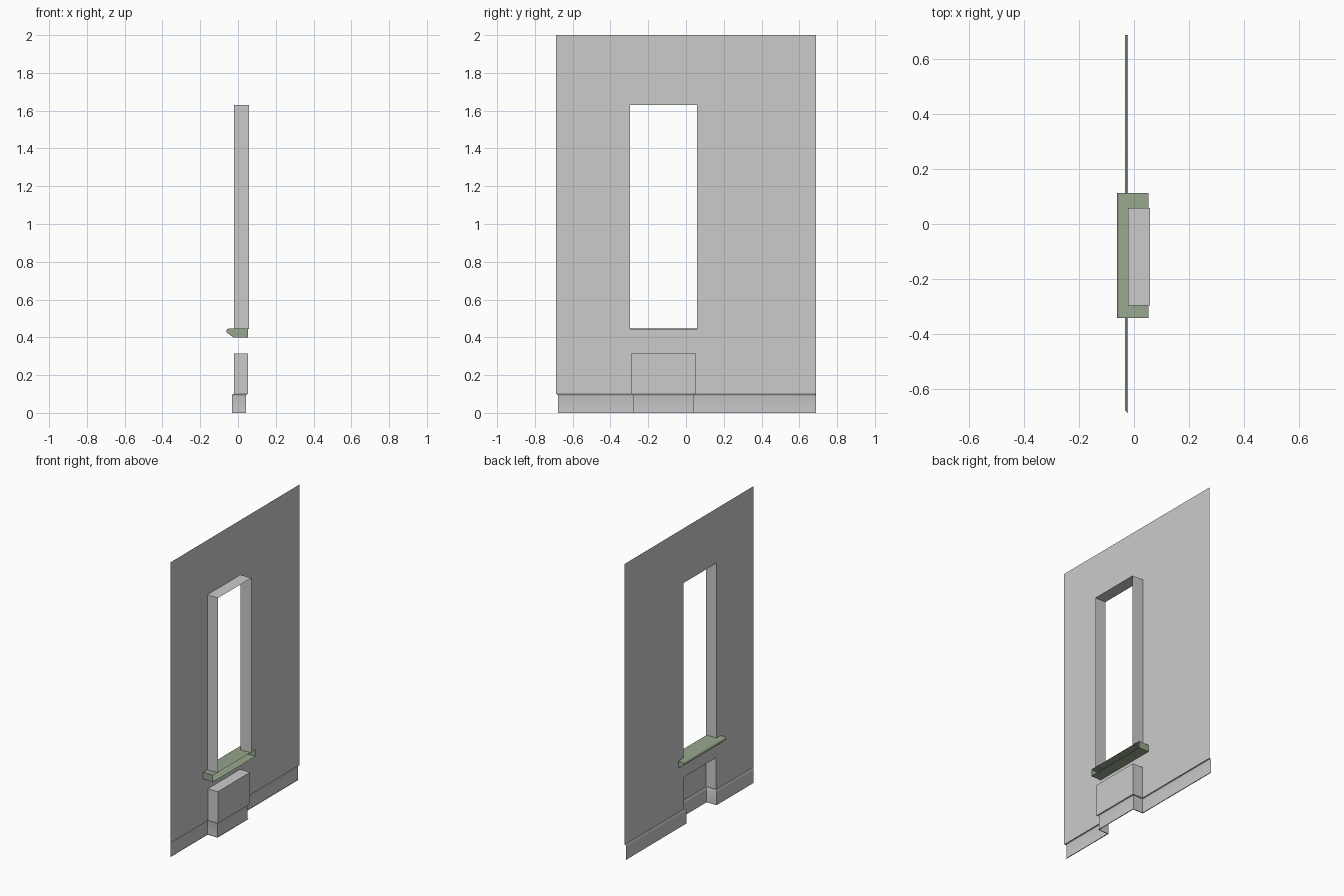
import bpy, bmesh, math

if "Cube" in bpy.data.objects:
    bpy.data.objects.remove(bpy.data.objects["Cube"])


def material(name, rgb):
    m = bpy.data.materials.new(name)
    m.diffuse_color = (*rgb, 1)
    m.use_nodes = True
    m.node_tree.nodes["Principled BSDF"].inputs["Base Color"].default_value = m.diffuse_color
    return m


PLASTER = material("grey plaster", (0.6, 0.6, 0.6))
STONE = material("green grey stone", (0.305, 0.381, 0.262))


def finish(name, verts, faces, mat, smooth=False):
    mesh = bpy.data.meshes.new(name)
    bm = bmesh.new()
    vs = [bm.verts.new(v) for v in verts]
    for f in faces:
        bm.faces.new([vs[i] for i in f])
    bmesh.ops.remove_doubles(bm, verts=bm.verts, dist=0.0001)
    bmesh.ops.recalc_face_normals(bm, faces=bm.faces)
    bm.to_mesh(mesh)
    bm.free()
    mesh.materials.append(mat)
    obj = bpy.data.objects.new(name, mesh)
    bpy.context.collection.objects.link(obj)
    if smooth:
        bpy.context.view_layer.objects.active = obj
        obj.select_set(True)
        bpy.ops.object.shade_smooth_by_angle(angle=math.radians(40))
        obj.select_set(False)
    return obj


WX = -0.022                              # wall plane
W = 0.688                                # half width of wall
WINDOW = (-0.296, 0.058, 0.445, 1.63)    # y0, y1, z0, z1
NICHE = (-0.291, 0.054, 0.10, 0.315)
NICHE_X, REVEAL_X = 0.053, 0.059

# Wall: single sheet with both openings, plus recess linings
verts, faces = [], []


def quad(*pts):
    n = len(verts)
    verts.extend(pts)
    faces.append(range(n, n + 4))


ys = sorted([-W, W, *WINDOW[:2], *NICHE[:2]])
zs = sorted([2.0, *WINDOW[2:], *NICHE[2:]])
for a, b in zip(ys, ys[1:]):
    for c, d in zip(zs, zs[1:]):
        y, z = (a + b) / 2, (c + d) / 2
        if not any(h[0] < y < h[1] and h[2] < z < h[3] for h in (WINDOW, NICHE)):
            quad((WX, a, c), (WX, b, c), (WX, b, d), (WX, a, d))

for (y0, y1, z0, z1), x in ((WINDOW, REVEAL_X), (NICHE, NICHE_X)):
    path = [(y0, z0), (y0, z1), (y1, z1), (y1, z0)]     # sides and head
    for (a, c), (b, d) in zip(path, path[1:]):
        quad((WX, a, c), (WX, b, d), (x, b, d), (x, a, c))
y0, y1, z0, z1 = NICHE                                  # niche back panel
quad((NICHE_X, y0, z0), (NICHE_X, y1, z0), (NICHE_X, y1, z1), (NICHE_X, y0, z1))
finish("wall", verts, faces, PLASTER)

# Skirting: profile (offset into room, height) swept around the niche
profile = [(0, 0.10), (0.006, 0.099), (0.009, 0.095), (0.011, 0.088),
           (0.011, 0), (0.006, 0)]
sv, sf = [], []
for d, z in profile:
    sv += [(WX - d, -W + d, z), (WX - d, y0 + d, z), (NICHE_X - d, y0 + d, z),
           (NICHE_X - d, y1 - d, z), (WX - d, y1 - d, z), (WX - d, W, z)]
for r in range(len(profile) - 1):
    for i in range(5):
        k = r * 6 + i
        sf.append((k, k + 1, k + 7, k + 6))
finish("skirting", sv, sf, PLASTER, True)

# Window sill: rounded nose profile (x, z), open towards the back
sill = [(0.053, 0.446), (-0.05, 0.446), (-0.057, 0.443), (-0.061, 0.436),
        (-0.060, 0.427), (-0.054, 0.421), (-0.032, 0.405), (-0.022, 0.400),
        (0.053, 0.400)]
n = len(sill)
lv = [(x, y, z) for y in (-0.341, 0.112) for x, z in sill]
lf = [(i, i + 1, n + i + 1, n + i) for i in range(n - 1)]
lf += [tuple(range(n)), tuple(range(n, 2 * n))]
finish("window_sill", lv, lf, STONE, True)
